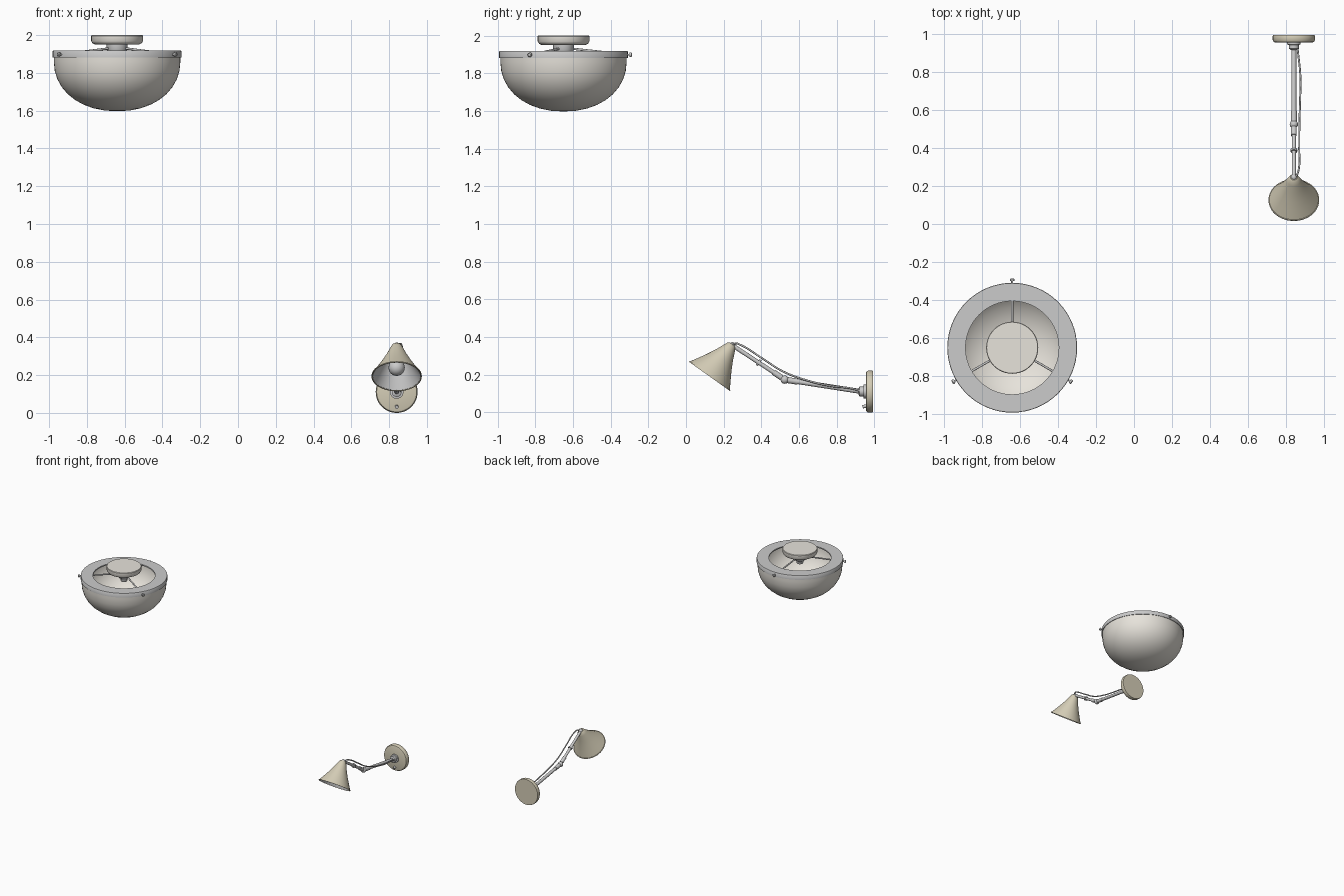
import bpy, bmesh
from math import pi, cos, sin, radians
from mathutils import Vector, Matrix

if "Cube" in bpy.data.objects:
    bpy.data.objects.remove(bpy.data.objects["Cube"])


def material(name, rgb):
    m = bpy.data.materials.new(name)
    m.diffuse_color = (*rgb, 1)
    m.use_nodes = True
    m.node_tree.nodes["Principled BSDF"].inputs["Base Color"].default_value = m.diffuse_color
    return m


CREAM = material("cream_paint", (0.66, 0.61, 0.47))
GLASS = material("frosted_glass", (0.80, 0.77, 0.71))
WHITE = material("white_enamel", (0.75, 0.75, 0.73))


def finish(name, bm, mat=None, angle=35):
    bmesh.ops.remove_doubles(bm, verts=bm.verts, dist=1e-5)
    bmesh.ops.recalc_face_normals(bm, faces=bm.faces)
    me = bpy.data.meshes.new(name)
    bm.to_mesh(me)
    bm.free()
    ob = bpy.data.objects.new(name, me)
    bpy.context.collection.objects.link(ob)
    if mat:
        me.materials.append(mat)
    bpy.ops.object.select_all(action='DESELECT')
    ob.select_set(True)
    bpy.context.view_layer.objects.active = ob
    bpy.ops.object.shade_smooth_by_angle(angle=radians(angle))
    return ob


def lathe(name, profile, origin, axis=(0, 0, 1), mat=None, closed=False, segs=48):
    """Revolve (radius, height) points about an axis through origin."""
    bm = bmesh.new()
    vs = [bm.verts.new((r, 0, h)) for r, h in profile]
    pairs = list(zip(vs, vs[1:])) + ([(vs[-1], vs[0])] if closed else [])
    edges = [bm.edges.new(p) for p in pairs]
    bmesh.ops.spin(bm, geom=vs + edges, cent=(0, 0, 0), axis=(0, 0, 1),
                   angle=2 * pi, steps=segs, use_merge=True)
    rot = Vector((0, 0, 1)).rotation_difference(Vector(axis)).to_matrix().to_4x4()
    bm.transform(Matrix.Translation(origin) @ rot)
    return finish(name, bm, mat)


def rod(name, a, b, r, mat=None, segs=16):
    a, b = Vector(a), Vector(b)
    n = (b - a).length
    return lathe(name, [(0, 0), (r, 0), (r, n), (0, n)], a, b - a, mat, segs=segs)


def ball(name, c, r, mat=None):
    bm = bmesh.new()
    bmesh.ops.create_uvsphere(bm, u_segments=20, v_segments=12, radius=r,
                              matrix=Matrix.Translation(c))
    return finish(name, bm, mat)


# ---- Ceiling lamp ----
C = Vector((-0.64, -0.65, 0))

# Canopy and hub
lathe("ceiling_canopy", [(0, 1.951), (0.118, 1.951), (0.130, 1.957), (0.137, 1.968),
                         (0.137, 1.996), (0.134, 2.0), (0, 2.0)], C, mat=GLASS)
lathe("ceiling_hub", [(0, 1.952), (0.055, 1.952), (0.055, 1.925), (0.045, 1.905),
                      (0.03, 1.893), (0.025, 1.87), (0, 1.87)], C, segs=32)

# Ring that holds the glass
lathe("bowl_ring", [(0.245, 1.918), (0.339, 1.918), (0.341, 1.915), (0.341, 1.882),
                    (0.336, 1.882), (0.336, 1.908), (0.245, 1.908)], C, closed=True, segs=64)

# Glass bowl, a shell with a flattened bottom
outer = [(0.335, 1.905), (0.335, 1.86)]
for i in range(1, 10):
    t = i / 9 * pi / 2
    outer.append((0.335 * max(cos(t), 0) ** 0.93 if i < 9 else 0, 1.86 - 0.263 * sin(t) ** 0.96))
inner = [(max(r - 0.008, 0), z + 0.008 * (i > 1)) for i, (r, z) in enumerate(outer)]
lathe("glass_bowl", outer + inner[::-1], C, mat=GLASS, segs=64)

# Spokes and outer thumb screws
for k, deg in enumerate((90, 210, 330)):
    d = Vector((cos(radians(deg)), sin(radians(deg)), 0))
    z = lambda h: Vector((0, 0, h))
    rod(f"ring_spoke_{k}", C + d * 0.03 + z(1.932), C + d * 0.25 + z(1.908), 0.006)
    rod(f"thumb_screw_{k}", C + d * 0.33 + z(1.898), C + d * 0.352 + z(1.898), 0.005)
    lathe(f"thumb_screw_head_{k}", [(0, 0), (0.010, 0), (0.012, 0.004), (0.012, 0.010),
                                    (0.008, 0.014), (0, 0.014)],
          C + d * 0.350 + z(1.898), d, segs=16)

# ---- Wall lamp ----
X = 0.84


def P(y, z, x=X):
    return Vector((x, y, z))


# Wall plate, mount and switch
lathe("wall_plate", [(0, 0), (0.109, 0), (0.111, 0.004), (0.111, 0.026), (0.106, 0.035),
                     (0.098, 0.038), (0, 0.038)], P(0.992, 0.111), (0, -1, 0), CREAM)
lathe("plate_collar", [(0, 0), (0.036, 0), (0.036, 0.012), (0.026, 0.014),
                       (0.026, 0.034), (0.016, 0.040), (0, 0.040)],
      P(0.955, 0.111), (0, -1, 0), segs=32)
rod("switch", P(0.96, 0.035), P(0.937, 0.030), 0.009)

# Arms and joints
elbow, wrist = P(0.524, 0.174), P(0.245, 0.357)
rod("lower_arm", P(0.93, 0.111), elbow, 0.013)
ball("elbow_joint", elbow, 0.022)
rod("upper_arm", elbow, wrist, 0.011)
u = (wrist - elbow).normalized()
for name, s, half, r in (("elbow_sleeve", 0.045, 0.025, 0.015), ("arm_band", 0.165, 0.006, 0.018)):
    rod(name, elbow + u * (s - half), elbow + u * (s + half), r)
v = (P(0.93, 0.111) - elbow).normalized()
rod("lower_sleeve", elbow + v * 0.015, elbow + v * 0.07, 0.016)
ball("shade_joint", wrist, 0.016)

# Cone shade: cream outside, white inside, around a tilted axis
rim, up = P(0.126, 0.194), Vector((0, 0.58, 0.815))
cone = [(0.131, 0), (0.105, 0.043), (0.079, 0.088), (0.054, 0.136), (0.036, 0.177), (0.026, 0.198)]
lathe("lamp_shade", cone + [(0.018, 0.205), (0, 0.206)], rim, up, CREAM)
lathe("shade_lining", [(0.131, 0)] + [(r - 0.004, h) for r, h in cone] + [(0, 0.198)],
      rim, up, WHITE)
lathe("shade_rim", [(0.128, -0.003), (0.133, -0.003), (0.133, 0.003), (0.128, 0.003)],
      rim, up, CREAM, closed=True)
ball("light_bulb", rim + up * 0.055, 0.043, WHITE)
rod("bulb_socket", rim + up * 0.085, rim + up * 0.195, 0.02)

# Power cable slung along the arms
cu = bpy.data.curves.new("power_cable", 'CURVE')
cu.dimensions = '3D'
cu.bevel_depth = 0.005
cu.bevel_resolution = 2
cu.resolution_u = 8
path = [P(0.95, 0.10, 0.855), P(0.90, 0.122, 0.862), P(0.76, 0.142, 0.875), P(0.66, 0.165, 0.873),
        P(0.52, 0.215, 0.869), P(0.40, 0.290, 0.868), P(0.29, 0.358, 0.866), P(0.262, 0.366, 0.858),
        P(0.235, 0.35, 0.842)]
sp = cu.splines.new('BEZIER')
sp.bezier_points.add(len(path) - 1)
for bp, co in zip(sp.bezier_points, path):
    bp.co = co
    bp.handle_left_type = bp.handle_right_type = 'AUTO'
bpy.context.collection.objects.link(bpy.data.objects.new("power_cable", cu))
